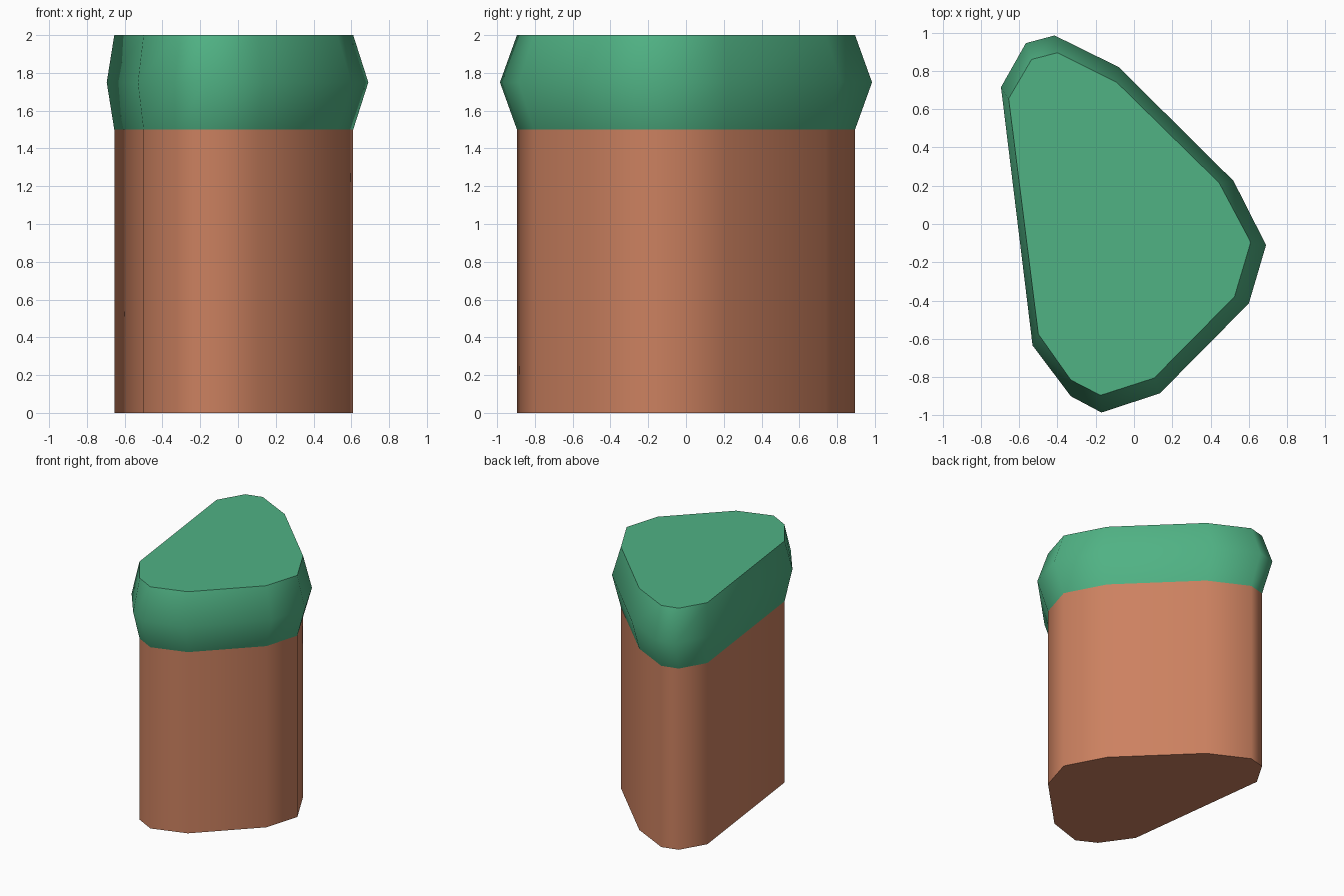
import bpy, bmesh, math

if "Cube" in bpy.data.objects:
    bpy.data.objects.remove(bpy.data.objects["Cube"])

# Irregular eleven-sided outlines: narrow (trunk, cap rims) and wide (cap middle)
NARROW = [(-.655, .655), (-.50, -.575), (-.33, -.815), (-.175, -.895), (.105, -.805), (.525, -.38),
          (.61, -.095), (.445, .215), (-.09, .74), (-.40, .895), (-.535, .86)]
WIDE = [(-.695, .715), (-.53, -.635), (-.33, -.90), (-.17, -.985), (.135, -.885), (.60, -.415),
        (.69, -.11), (.52, .225), (-.08, .82), (-.415, .985), (-.565, .945)]


def material(name, rgb):
    m = bpy.data.materials.new(name)
    m.diffuse_color = (*rgb, 1)
    m.use_nodes = True
    m.node_tree.nodes["Principled BSDF"].inputs["Base Color"].default_value = m.diffuse_color
    return m


def loft(name, rings, mat):
    """Skin stacked outlines given as (outline, z) and close both ends."""
    bm = bmesh.new()
    loops = [[bm.verts.new((x, y, z)) for x, y in outline] for outline, z in rings]
    bm.faces.new(loops[0][::-1])
    bm.faces.new(loops[-1])
    n = len(loops[0])
    for low, high in zip(loops, loops[1:]):
        for i in range(n):
            j = (i + 1) % n
            bm.faces.new((low[i], low[j], high[j], high[i]))
    bmesh.ops.recalc_face_normals(bm, faces=bm.faces)
    mesh = bpy.data.meshes.new(name)
    bm.to_mesh(mesh)
    bm.free()
    mesh.materials.append(mat)
    ob = bpy.data.objects.new(name, mesh)
    bpy.context.collection.objects.link(ob)
    bpy.ops.object.select_all(action='DESELECT')
    ob.select_set(True)
    bpy.context.view_layer.objects.active = ob
    bpy.ops.object.shade_smooth_by_angle(angle=math.radians(60))
    return ob


# Straight earth body
loft("cliff_body", [(NARROW, 0), (NARROW, 1.5)], material("clay brown", (.604, .220, .117)))

# Bulging grass cap
loft("grass_cap", [(NARROW, 1.5), (WIDE, 1.75), (NARROW, 2)], material("grass green", (.080, .445, .231)))
